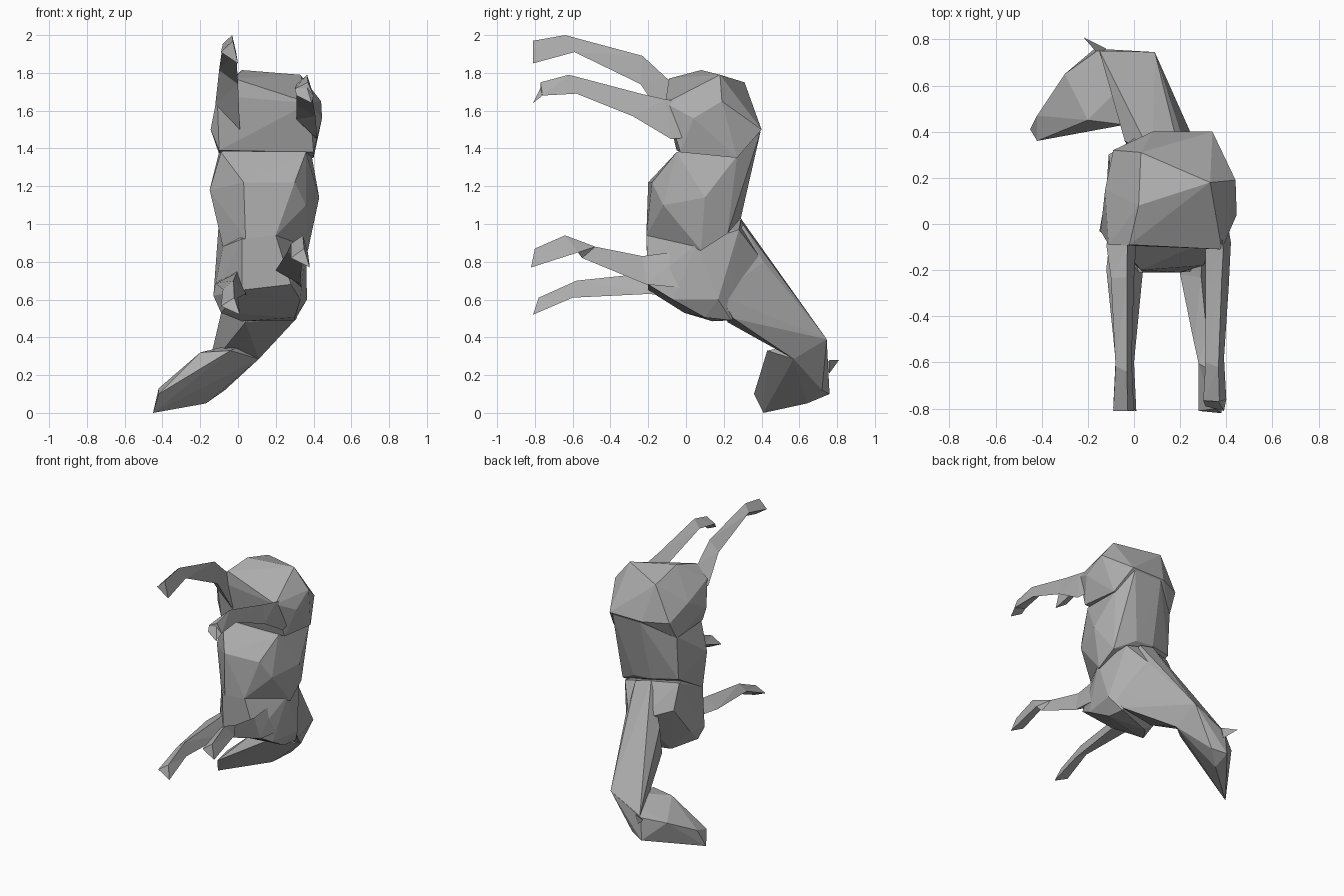
import bpy, bmesh

coat = bpy.data.materials.new("grey_coat")
coat.diffuse_color = (0.42, 0.42, 0.42, 1)


def finish(name, bm):
    bmesh.ops.recalc_face_normals(bm, faces=bm.faces)
    me = bpy.data.meshes.new(name)
    bm.to_mesh(me)
    bm.free()
    me.materials.append(coat)
    ob = bpy.data.objects.new(name, me)
    bpy.context.collection.objects.link(ob)
    return ob


def loft(name, rings):
    """Skin a list of equal-sized point rings and close both ends."""
    bm = bmesh.new()
    rows = [[bm.verts.new(p) for p in r] for r in rings]
    n = len(rows[0])
    for a, b in zip(rows, rows[1:]):
        for i in range(n):
            j = (i + 1) % n
            bm.faces.new((a[i], a[j], b[j], b[i]))
    bm.faces.new(rows[0])
    bm.faces.new(rows[-1])
    bmesh.ops.triangulate(bm, faces=bm.faces)
    return finish(name, bm)


def hull(name, points):
    """Faceted solid stretched around a few corner points."""
    bm = bmesh.new()
    for p in points:
        bm.verts.new(p)
    res = bmesh.ops.convex_hull(bm, input=bm.verts)
    junk = [g for g in res["geom_interior"] if isinstance(g, bmesh.types.BMVert)]
    bmesh.ops.delete(bm, geom=junk, context="VERTS")
    return finish(name, bm)


def leg_ring(y_top, z_top, y_bot, z_bot, x0, x1):
    """Triangular section of a leg: nearly flat on +x, ridged on -x."""
    ym, zm = (y_top + y_bot) / 2, (z_top + z_bot) / 2
    return [(x0 + 0.7 * (x1 - x0), y_top, z_top), (x1, y_bot, z_bot), (x0, ym, zm)]


# Hindquarters
hull("rump", [
    (0.02, 0.08, 1.815), (0.33, 0.18, 1.79), (0.03, 0.31, 1.75),
    (0.08, 0.40, 1.50), (0.34, 0.40, 1.50), (-0.09, 0.32, 1.50),
    (0.44, 0.19, 1.65), (0.445, 0.04, 1.56), (-0.145, -0.03, 1.50),
    (-0.125, 0.15, 1.60), (-0.11, -0.09, 1.68), (0.38, -0.11, 1.64),
    (0.03, -0.09, 1.63), (0.27, -0.06, 1.64), (-0.02, -0.09, 1.77),
    (-0.10, -0.05, 1.39), (0.40, -0.03, 1.38), (0.40, 0.27, 1.35),
    (-0.10, 0.25, 1.37), (0.00, 0.02, 1.43),
])

# Barrel from the loin to the belly
hull("barrel", [
    (0.10, 0.395, 1.49), (0.32, 0.395, 1.49), (0.39, 0.27, 1.36),
    (-0.10, 0.25, 1.38), (-0.09, -0.05, 1.38), (0.36, -0.05, 1.38),
    (-0.15, -0.03, 1.18), (0.03, -0.20, 1.22), (0.30, -0.18, 1.22),
    (0.43, 0.10, 1.14), (0.36, -0.12, 1.10), (0.08, 0.29, 1.04),
    (0.22, 0.29, 1.03), (-0.10, 0.23, 1.06), (0.04, -0.21, 0.92),
    (0.20, -0.21, 0.94), (-0.08, -0.08, 0.88), (0.37, 0.08, 0.86),
    (0.36, 0.22, 0.95),
])

# Shoulders and chest
hull("chest", [
    (0.02, -0.21, 0.92), (0.20, -0.21, 0.94), (0.36, 0.06, 0.90),
    (0.30, 0.28, 0.97), (0.10, 0.29, 1.02), (-0.10, 0.22, 1.03),
    (-0.08, -0.08, 0.88), (0.18, 0.41, 0.80), (0.08, 0.42, 0.79),
    (-0.11, 0.30, 0.86), (0.02, -0.20, 0.65), (0.28, -0.20, 0.68),
    (-0.13, -0.03, 0.62), (-0.12, 0.12, 0.64), (0.365, 0.17, 0.60),
    (0.33, -0.07, 0.60), (-0.09, -0.01, 0.53), (0.02, 0.14, 0.485),
    (0.30, 0.10, 0.505), (0.30, 0.24, 0.49),
])

# Neck from withers and chest to the throat
hull("neck", [
    (0.08, 0.29, 1.03), (0.20, 0.30, 1.00), (0.20, 0.41, 0.80),
    (0.09, 0.44, 0.76), (-0.04, 0.36, 0.74), (0.31, 0.25, 0.50),
    (0.04, 0.22, 0.48), (0.34, 0.18, 0.62), (0.09, 0.745, 0.39),
    (0.11, 0.57, 0.285), (-0.09, 0.57, 0.32), (-0.15, 0.75, 0.27),
])

# Bent head with jaw, poll and muzzle
hull("head", [
    (0.09, 0.745, 0.39), (0.11, 0.57, 0.285), (-0.04, 0.43, 0.33),
    (-0.20, 0.45, 0.32), (-0.27, 0.42, 0.15), (-0.16, 0.75, 0.26),
    (-0.17, 0.76, 0.10), (-0.07, 0.72, 0.12), (-0.17, 0.64, 0.05),
    (-0.30, 0.65, 0.22), (-0.42, 0.47, 0.13), (-0.45, 0.41, 0.0),
    (-0.42, 0.36, 0.10),
])
hull("ear", [(-0.22, 0.81, 0.28), (-0.12, 0.76, 0.28),
             (-0.14, 0.76, 0.21), (-0.15, 0.73, 0.25)])

# Legs from the trunk out to the hooves
legs = {
    "hind_leg_left": (
        (0.00, 1.72, 0.00, 1.50, -0.09, 0.00),
        (-0.10, 1.77, -0.08, 1.50, -0.12, 0.01),
        (-0.23, 1.89, -0.24, 1.74, -0.10, 0.00),
        (-0.64, 2.00, -0.59, 1.91, -0.08, -0.01),
        (-0.81, 1.97, -0.81, 1.85, -0.09, 0.00)),
    "hind_leg_right": (
        (0.04, 1.64, 0.04, 1.46, 0.30, 0.40),
        (-0.11, 1.66, -0.08, 1.45, 0.31, 0.42),
        (-0.24, 1.69, -0.28, 1.57, 0.31, 0.41),
        (-0.62, 1.79, -0.58, 1.69, 0.31, 0.39),
        (-0.77, 1.75, -0.76, 1.68, 0.30, 0.40),
        (-0.77, 1.72, -0.81, 1.64, 0.31, 0.39)),
    "fore_leg_left": (
        (-0.02, 0.80, -0.02, 0.60, -0.10, 0.06),
        (-0.20, 0.74, -0.19, 0.63, -0.12, 0.04),
        (-0.58, 0.70, -0.60, 0.61, -0.08, 0.00),
        (-0.78, 0.61, -0.81, 0.52, -0.09, 0.01)),
    "fore_leg_right": (
        (0.00, 0.86, 0.00, 0.66, 0.20, 0.34),
        (-0.23, 0.83, -0.21, 0.68, 0.20, 0.33),
        (-0.48, 0.88, -0.55, 0.82, 0.26, 0.34),
        (-0.64, 0.94, -0.57, 0.85, 0.28, 0.37),
        (-0.80, 0.87, -0.82, 0.77, 0.28, 0.38)),
}
for name, rings in legs.items():
    loft(name, [leg_ring(*r) for r in rings])
